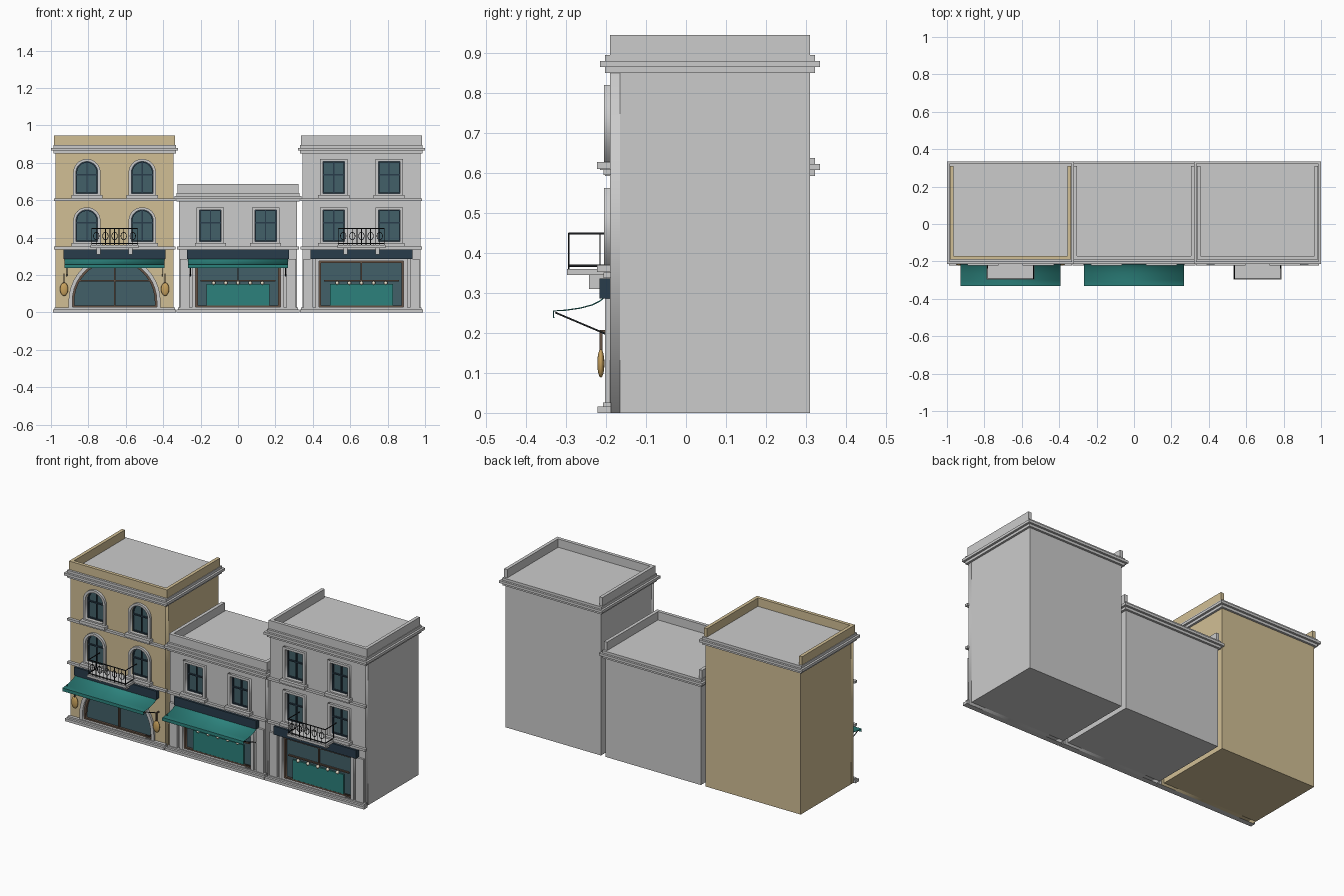
import bpy, bmesh, math
from mathutils import Matrix, Vector

if "Cube" in bpy.data.objects:
    bpy.data.objects.remove(bpy.data.objects["Cube"])


def material(name, rgb):
    m = bpy.data.materials.new(name)
    m.diffuse_color = (*rgb, 1)
    m.use_nodes = True
    m.node_tree.nodes["Principled BSDF"].inputs["Base Color"].default_value = m.diffuse_color
    return m


TAN = material("tan_plaster", (0.64, 0.52, 0.30))
GLASS = material("glass", (0.055, 0.115, 0.14))
TEAL = material("teal_cloth", (0.025, 0.22, 0.20))
NAVY = material("navy_board", (0.022, 0.045, 0.07))
IRON = material("black_iron", (0.012, 0.014, 0.016))
WOOD = material("brown_timber", (0.13, 0.085, 0.06))
GOLD = material("gold", (0.58, 0.36, 0.11))
CREAM = material("cream", (0.8, 0.74, 0.6))


def add(name, mesh, mat=None):
    ob = bpy.data.objects.new(name, mesh)
    bpy.context.collection.objects.link(ob)
    if mat:
        mesh.materials.clear()
        mesh.materials.append(mat)
    return ob


def from_bm(name, bm, mat=None):
    me = bpy.data.meshes.new(name)
    bm.to_mesh(me)
    bm.free()
    return add(name, me, mat)


def box(name, x0, x1, y0, y1, z0, z1, mat=None):
    bm = bmesh.new()
    m = Matrix.Translation(((x0 + x1) / 2, (y0 + y1) / 2, (z0 + z1) / 2))
    bmesh.ops.create_cube(bm, size=1, matrix=m @ Matrix.Diagonal((x1 - x0, y1 - y0, z1 - z0, 1)))
    return from_bm(name, bm, mat)


def curve_mesh(name, cu, loops, cyclic, mat):
    for pts in loops:
        sp = cu.splines.new('POLY')
        sp.points.add(len(pts) - 1)
        for p, co in zip(sp.points, pts):
            p.co = (*co, 1)
        sp.use_cyclic_u = cyclic
    tmp = bpy.data.objects.new("tmp", cu)
    bpy.context.collection.objects.link(tmp)
    dg = bpy.context.evaluated_depsgraph_get()
    me = bpy.data.meshes.new_from_object(tmp.evaluated_get(dg))
    bpy.data.objects.remove(tmp)
    me.name = name
    return add(name, me, mat)


def panel(name, loops, y0, y1, mat=None):
    """Upright plate from x/z outlines; inner outlines become openings."""
    cu = bpy.data.curves.new(name, 'CURVE')
    cu.dimensions = '2D'
    cu.fill_mode = 'BOTH'
    cu.extrude = (y1 - y0) / 2
    ob = curve_mesh(name, cu, [[(x, z, 0) for x, z in l] for l in loops], True, mat)
    ob.data.transform(Matrix.Translation((0, (y0 + y1) / 2, 0)) @ Matrix.Rotation(math.pi / 2, 4, 'X'))
    return ob


def rods(name, paths, r, mat=IRON, cyclic=False):
    cu = bpy.data.curves.new(name, 'CURVE')
    cu.dimensions = '3D'
    cu.bevel_depth = r
    cu.bevel_resolution = 1
    cu.use_fill_caps = True
    return curve_mesh(name, cu, paths, cyclic, mat)


def ball(name, c, size, mat, seg=16):
    bm = bmesh.new()
    bmesh.ops.create_uvsphere(bm, u_segments=seg, v_segments=seg // 2, radius=1,
                              matrix=Matrix.Translation(c) @ Matrix.Diagonal((*size, 1)))
    for f in bm.faces:
        f.smooth = True
    return from_bm(name, bm, mat)


def outline(cx, w, z0, z1, arched):
    if not arched:
        return [(cx - w, z0), (cx + w, z0), (cx + w, z1), (cx - w, z1)]
    n, zs = 20, z1 - w
    return [(cx - w, z0), (cx + w, z0)] + [
        (cx + w * math.cos(math.pi * i / n), zs + w * math.sin(math.pi * i / n)) for i in range(n + 1)]


FRONT, BACK, HALF, SKIN = -0.19, 0.31, 0.315, -0.165


def window(cx, z, arched):
    hole = outline(cx, 0.058, z + 0.008, z + 0.178, arched)
    panel("window_surround", [outline(cx, 0.073, z, z + 0.192, arched), hole], -0.205, -0.185)
    panel("window_pane", [hole], -0.174, -0.168, GLASS)
    panel("window_sash", [hole, outline(cx, 0.052, z + 0.014, z + 0.172, arched)], -0.183, -0.172, NAVY)
    box("window_mullion", cx - 0.003, cx + 0.003, -0.182, -0.172, z + 0.01, z + 0.176, NAVY)
    box("window_transom", cx - 0.056, cx + 0.056, -0.182, -0.172, z + 0.105, z + 0.112, NAVY)
    box("window_sill", cx - 0.083, cx + 0.083, -0.223, -0.185, z - 0.018, z)
    return hole


def shopfront(cx, arched):
    top = 0.285 if arched else 0.275
    hole = outline(cx, 0.226, 0.028, top, arched)
    panel("shop_surround", [outline(cx, 0.246, 0.02, top + 0.02, arched), hole], -0.203, -0.185)
    panel("shop_glass", [hole], -0.174, -0.168, GLASS)
    panel("shop_frame", [hole, outline(cx, 0.215, 0.036, top - 0.011, arched)], -0.188, -0.172, WOOD)
    box("shop_mullion", cx - 0.004, cx + 0.004, -0.184, -0.172, 0.03, top - 0.005, WOOD)
    box("shop_transom", cx - 0.2, cx + 0.2, -0.184, -0.172, 0.165, 0.172, WOOD)
    if not arched:
        box("shop_curtain", cx - 0.168, cx + 0.168, -0.187, -0.178, 0.036, 0.152, TEAL)
        for i in range(-2, 3):
            ball("shop_globe", (cx + i * 0.065, -0.19, 0.157), (0.01,) * 3, CREAM, 12)
    return hole


def awning(cx):
    # curved cloth with a hanging valance
    prof = [(-0.203, 0.29), (-0.215, 0.28), (-0.235, 0.27), (-0.265, 0.262), (-0.3, 0.257),
            (-0.331, 0.255), (-0.331, 0.237)]
    bm = bmesh.new()
    cols = [[bm.verts.new((cx + s * 0.268, y, z)) for y, z in prof] for s in (-1, 1)]
    for i in range(len(prof) - 1):
        bm.faces.new((cols[0][i], cols[0][i + 1], cols[1][i + 1], cols[1][i])).smooth = i < 5
    ob = from_bm("awning", bm, TEAL)
    mod = ob.modifiers.new("thickness", 'SOLIDIFY')
    mod.thickness = 0.003
    mod.offset = 0
    rods("awning_arms", [[(cx + s * 0.255, -0.327, 0.251), (cx + s * 0.255, -0.195, 0.195)]
                         for s in (-1, 1)], 0.0025)


def balcony(cx):
    w, yf, zt = 0.122, -0.293, 0.45
    box("balcony_slab", cx - 0.128, cx + 0.128, -0.298, -0.185, 0.345, 0.36)
    for s in (-1, 1):
        box("balcony_bracket", cx + s * 0.085 - 0.011, cx + s * 0.085 + 0.011, -0.243, -0.185, 0.31, 0.345)
    loop = lambda z: [(cx - w, -0.19, z), (cx - w, yf, z), (cx + w, yf, z), (cx + w, -0.19, z)]
    rods("balcony_rails", [loop(zt - 0.001), loop(0.368)], 0.003)
    bars = [[(cx - w + 2 * w * i / 10, yf, 0.36), (cx - w + 2 * w * i / 10, yf, zt)] for i in range(11)]
    bars += [[(cx + s * w, y, 0.36), (cx + s * w, y, zt)] for s in (-1, 1) for y in (-0.215,)]
    rods("balcony_balusters", bars, 0.002)
    rings = [[(cx + i * 0.0488 + 0.015 * math.cos(a), yf, 0.408 + 0.02 * math.sin(a))
              for a in (k * math.tau / 12 for k in range(12))] for i in range(-2, 3)]
    rods("balcony_scrolls", rings, 0.002, cyclic=True)


def building(cx, floors, arched, wall, has_awning, has_balcony):
    eave = 0.335 + 0.2575 * floors
    x0, x1 = cx - HALF, cx + HALF
    # walls: solid core plus a pierced front
    holes = [shopfront(cx, arched)]
    for f in range(floors):
        for s in (-1, 1):
            holes.append(window(cx + s * 0.148, 0.37 + f * 0.258, arched))
    box("building_body", x0, x1, SKIN, BACK, 0, eave + 0.03, wall)
    panel("front_wall", [outline(cx, HALF, 0, eave + 0.03, False)] + holes, FRONT, SKIN, wall)
    # plinth, string courses, cornice
    box("plinth", cx - 0.328, cx + 0.328, -0.222, -0.187, 0, 0.016)
    box("plinth_cap", cx - 0.322, cx + 0.322, -0.208, -0.187, 0.016, 0.026)
    for f in range(floors):
        z = 0.337 + f * 0.258
        box("string_course", cx - 0.325, cx + 0.325, -0.206, -0.187, z, z + 0.014)
    for i, o in enumerate((0.0125, 0.025, 0.0125)):
        z = eave + i * 0.015
        box("cornice_tier", x0 - o, x1 + o, FRONT - o, BACK + o, z, z + 0.015)
    # parapet on three sides, open at the back
    p0, p1, zb, zt = cx - 0.324, cx + 0.324, eave + 0.045, eave + 0.095
    box("parapet_front", p0, p1, FRONT, FRONT + 0.02, zb, zt, wall)
    box("parapet_left", p0, p0 + 0.02, FRONT + 0.02, BACK, zb, zt, wall)
    box("parapet_right", p1 - 0.02, p1, FRONT + 0.02, BACK, zb, zt, wall)
    # sign board, pilasters
    box("sign_board", cx - 0.272, cx + 0.272, -0.217, -0.187, 0.286, 0.336, NAVY)
    if not arched:
        for s in (-1, 1):
            c = cx + s * 0.285
            box("pilaster", c - 0.025, c + 0.025, -0.203, -0.187, 0.026, 0.286)
    if has_awning:
        awning(cx)
    if has_balcony:
        balcony(cx)


building(-0.66, 2, True, TAN, True, True)
building(0, 1, False, None, True, False)
building(0.66, 2, False, None, False, True)

# hanging gold shields beside the arched door
for s in (-1, 1):
    x = -0.66 + s * 0.27
    ball("hanging_shield", (x, -0.213, 0.124), (0.022, 0.009, 0.036), GOLD)
    box("shield_strap", x - 0.003, x + 0.003, -0.217, -0.209, 0.155, 0.207, WOOD)
    box("shield_hook", x - 0.003, x + 0.003, -0.217, -0.187, 0.201, 0.207, WOOD)
